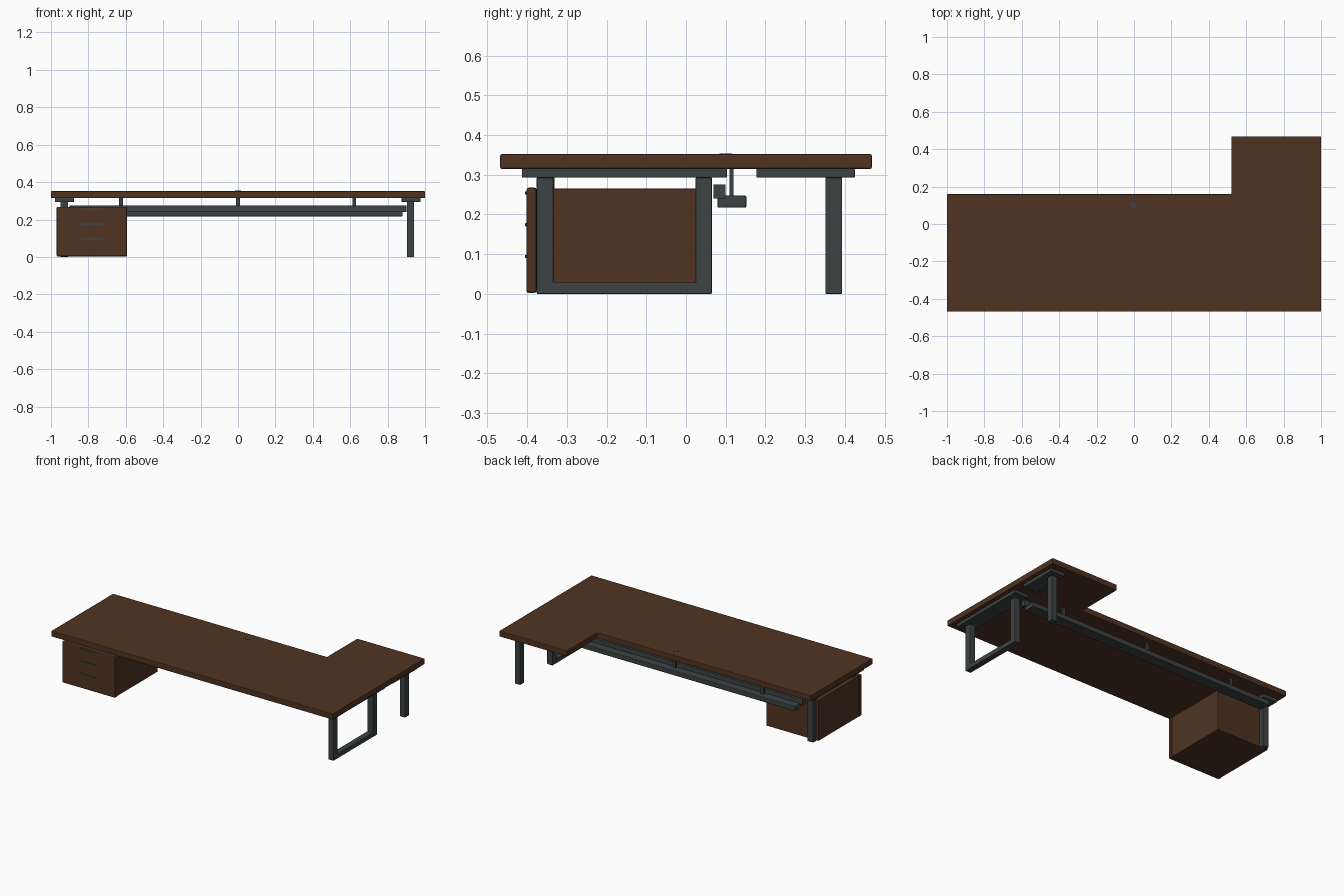
import bpy, bmesh

if "Cube" in bpy.data.objects:
    bpy.data.objects.remove(bpy.data.objects["Cube"])


def material(name, rgb):
    m = bpy.data.materials.new(name)
    m.diffuse_color = (*rgb, 1)
    m.use_nodes = True
    m.node_tree.nodes["Principled BSDF"].inputs["Base Color"].default_value = m.diffuse_color
    return m


WOOD = material("dark_walnut", (0.08, 0.034, 0.016))
METAL = material("charcoal_metal", (0.046, 0.055, 0.056))


def finish(name, bm, mat, bevel):
    bmesh.ops.recalc_face_normals(bm, faces=bm.faces)
    mesh = bpy.data.meshes.new(name)
    bm.to_mesh(mesh)
    bm.free()
    mesh.materials.append(mat)
    ob = bpy.data.objects.new(name, mesh)
    bpy.context.collection.objects.link(ob)
    if bevel:
        mod = ob.modifiers.new("rounded_edges", 'BEVEL')
        mod.width = bevel
        mod.segments = 2
    return ob


def box(name, x, y, z, mat=METAL, bevel=0.002):
    bm = bmesh.new()
    bmesh.ops.create_cube(bm, size=1)
    for v in bm.verts:
        v.co = [a + (c + 0.5) * (b - a) for c, (a, b) in zip(v.co, (x, y, z))]
    return finish(name, bm, mat, bevel)


def prism(name, outline, axis, lo, hi, mat, bevel=0.002):
    """Extrude a 2D outline along an axis (0 = x, 2 = z)."""
    bm = bmesh.new()
    pts = [(lo, a, b) if axis == 0 else (a, b, lo) for a, b in outline]
    face = bm.faces.new([bm.verts.new(p) for p in pts])
    out = bmesh.ops.extrude_face_region(bm, geom=[face])
    for v in out["geom"]:
        if isinstance(v, bmesh.types.BMVert):
            v.co[axis] = hi
    return finish(name, bm, mat, bevel)


# L-shaped desktop
prism("desktop", [(-1, -0.468), (1, -0.468), (1, 0.468), (0.52, 0.468),
                  (0.52, 0.16), (-1, 0.16)], 2, 0.315, 0.352, WOOD, 0.004)

# Mounting rails under the desktop
for side, cx in (("left", -0.928), ("right", 0.925)):
    box(side + "_mounting_rail", (cx - 0.05, cx + 0.05), (-0.413, 0.103), (0.293, 0.315))
box("return_mounting_rail", (0.875, 0.975), (0.177, 0.425), (0.293, 0.315))

# Right U-shaped leg frame
LEG = (0.904, 0.942)
prism("right_leg_frame", [(-0.376, 0.293), (-0.376, 0), (0.065, 0), (0.065, 0.293),
                          (0.024, 0.293), (0.024, 0.029), (-0.334, 0.029),
                          (-0.334, 0.293)], 0, *LEG, METAL)

# Single legs
box("return_leg", LEG, (0.351, 0.393), (0, 0.293))
box("left_rear_leg", (-0.949, -0.908), (0.024, 0.065), (0, 0.293))
box("pedestal_front_spacer", (-0.949, -0.908), (-0.372, -0.331), (0.262, 0.293))

# Cross beam and cable tray with hangers
box("cross_beam", (-0.9, 0.9), (0.069, 0.1), (0.24, 0.276))
box("cable_tray", (-0.88, 0.88), (0.079, 0.152), (0.217, 0.248), METAL, 0.004)
for i, x in enumerate((-0.625, 0, 0.622)):
    box(f"tray_hanger_{i + 1}", (x - 0.01, x + 0.01), (0.11, 0.12), (0.245, 0.316), METAL, 0)

# Drawer pedestal
box("pedestal_body", (-0.966, -0.597), (-0.376, 0.035), (0.004, 0.265), WOOD)
box("drawer_front", (-0.97, -0.593), (-0.402, -0.376), (0.002, 0.268), WOOD, 0.007)
for i, z in enumerate((0.094, 0.174, 0.254)):
    box(f"drawer_handle_{i + 1}", (-0.842, -0.72), (-0.405, -0.398), (z - 0.004, z + 0.004), METAL, 0.001)

# Cable grommet on the desktop
bm = bmesh.new()
bmesh.ops.create_cone(bm, cap_ends=True, segments=16, radius1=0.016, radius2=0.016, depth=0.004)
bmesh.ops.translate(bm, verts=bm.verts, vec=(0, 0.1, 0.352))
finish("cable_grommet", bm, METAL, 0)
